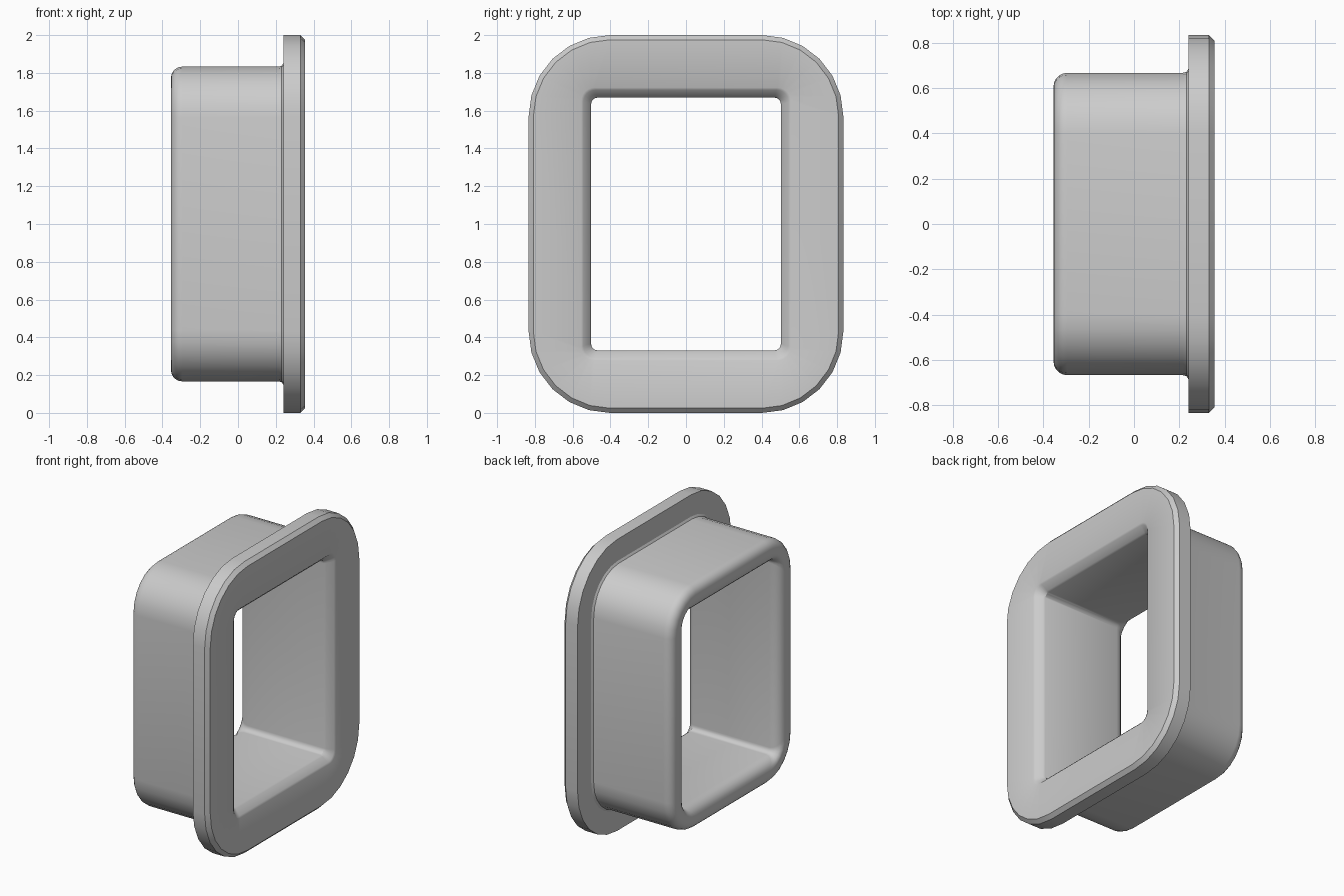
import bpy
import bmesh
from math import sin, cos, pi, radians

cube = bpy.data.objects.get("Cube")
if cube:
    bpy.data.objects.remove(cube, do_unlink=True)

CORNER_STEPS = 6
MID_Z = 1.0

grey = bpy.data.materials.new("plain_grey")
grey.use_nodes = True
colour = (0.6, 0.6, 0.6, 1)
grey.diffuse_color = colour
grey.node_tree.nodes["Principled BSDF"].inputs["Base Color"].default_value = colour


def rounded_ring(bm, x, half_y, half_z, radius):
    """Rounded rectangle of vertices standing across the x axis."""
    ring = []
    for quarter, (sy, sz) in enumerate(((1, 1), (-1, 1), (-1, -1), (1, -1))):
        for i in range(CORNER_STEPS + 1):
            a = (quarter + i / CORNER_STEPS) * pi / 2
            y = sy * (half_y - radius) + radius * cos(a)
            z = sz * (half_z - radius) + radius * sin(a)
            ring.append(bm.verts.new((x, y, MID_Z + z)))
    return ring


def lofted_loop(name, sections):
    """Closed skin through the rings, last joined back to first."""
    bm = bmesh.new()
    rings = [rounded_ring(bm, *s) for s in sections]
    for a, b in zip(rings, rings[1:] + rings[:1]):
        for i in range(len(a)):
            j = (i + 1) % len(a)
            bm.faces.new((a[i], a[j], b[j], b[i]))
    bmesh.ops.recalc_face_normals(bm, faces=bm.faces)
    mesh = bpy.data.meshes.new(name)
    bm.to_mesh(mesh)
    bm.free()
    mesh.materials.append(grey)
    obj = bpy.data.objects.new(name, mesh)
    bpy.context.collection.objects.link(obj)
    bpy.context.view_layer.objects.active = obj
    obj.select_set(True)
    bpy.ops.object.shade_smooth_by_angle(angle=radians(32))
    return obj


# Flange: back face, rim and chamfered front edge
sections = [
    (0.24, 0.833, 1.0, 0.43),
    (0.33, 0.833, 1.0, 0.43),
    (0.355, 0.808, 0.975, 0.405),
]

# Softened bevel into the front opening
sections += [
    (0.355, 0.555, 0.722, 0.07),
    (0.348, 0.543, 0.71, 0.065),
    (0.312, 0.509, 0.676, 0.04),
    (0.30, 0.502, 0.669, 0.035),
]

# Straight inner wall, then the inner half of the rounded rear lip
LIP_IN = 0.075
for i in range(6):
    a = i / 5 * pi / 2
    grow = LIP_IN * (1 - cos(a))
    sections.append((-0.355 + LIP_IN * (1 - sin(a)), 0.502 + grow,
                     0.669 + grow, 0.035 + 2 * grow))

# Outer half of the rear lip
LIP_OUT = 0.06
for i in range(6):
    a = i / 5 * pi / 2
    shrink = LIP_OUT * (1 - sin(a))
    sections.append((-0.355 + LIP_OUT * (1 - cos(a)), 0.667 - shrink,
                     0.833 - shrink, 0.27 - shrink))

# Sleeve side and the small fillet against the flange
sections += [
    (0.215, 0.667, 0.833, 0.27),
    (0.231, 0.671, 0.837, 0.274),
    (0.24, 0.685, 0.851, 0.288),
]

lofted_loop("flanged_sleeve", sections)
